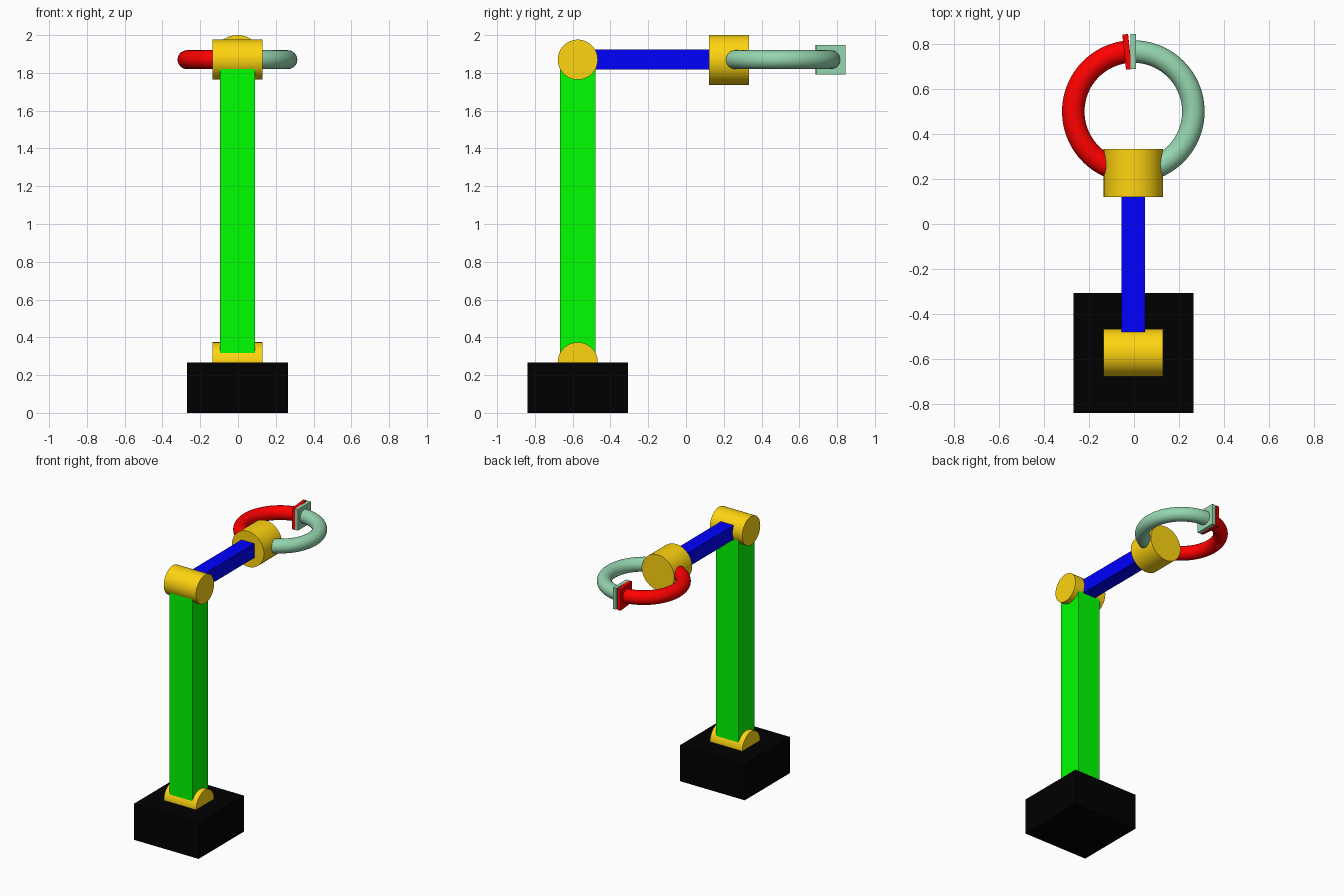
import bpy, bmesh
from math import radians, cos, sin, pi
from mathutils import Vector, Matrix

if "Cube" in bpy.data.objects:
    bpy.data.objects.remove(bpy.data.objects["Cube"])

CX = -0.003          # common centre plane of the arm
SHOULDER_Y = -0.573
ARM_Z = 1.87
RING_C = Vector((CX, 0.5, ARM_Z))
RING_R, TUBE_R = 0.267, 0.05


def material(name, rgb):
    m = bpy.data.materials.new(name)
    m.diffuse_color = (*rgb, 1)
    m.use_nodes = True
    m.node_tree.nodes["Principled BSDF"].inputs["Base Color"].default_value = m.diffuse_color
    return m


BLACK = material("black", (0, 0, 0))
YELLOW = material("yellow", (1, 0.66, 0.005))
GREEN = material("green", (0, 1, 0))
BLUE = material("blue", (0, 0, 1))
RED = material("red", (1, 0, 0))
SAGE = material("sage", (0.3, 0.67, 0.43))


def finish(name, bm, mat, smooth=False):
    bmesh.ops.recalc_face_normals(bm, faces=bm.faces)
    me = bpy.data.meshes.new(name)
    bm.to_mesh(me)
    bm.free()
    ob = bpy.data.objects.new(name, me)
    bpy.context.collection.objects.link(ob)
    me.materials.append(mat)
    if smooth:
        bpy.ops.object.select_all(action='DESELECT')
        ob.select_set(True)
        bpy.context.view_layer.objects.active = ob
        bpy.ops.object.shade_smooth_by_angle(angle=radians(35))
    return ob


def box(name, center, size, mat, turn=0):
    bm = bmesh.new()
    m = (Matrix.Translation(center) @ Matrix.Rotation(turn, 4, 'Z')
         @ Matrix.Diagonal((*size, 1)))
    bmesh.ops.create_cube(bm, size=1, matrix=m)
    return finish(name, bm, mat)


def cylinder(name, center, r, length, axis, mat):
    bm = bmesh.new()
    rot = Matrix.Rotation(pi / 2, 4, 'Y' if axis == 'X' else 'X')
    bmesh.ops.create_cone(bm, cap_ends=True, segments=64, radius1=r, radius2=r,
                          depth=length, matrix=Matrix.Translation(center) @ rot)
    return finish(name, bm, mat, True)


# Finger: tube swept round the ring, ending in a radial grip pad
def finger(name, sweep, pad_angle, mat):
    bm = bmesh.new()
    m = (Matrix.Translation(RING_C + Vector((0, -RING_R, 0)))
         @ Matrix.Rotation(pi / 2, 4, 'Y'))
    ring = bmesh.ops.create_circle(bm, cap_ends=True, segments=32, radius=TUBE_R, matrix=m)
    start = list({f for v in ring["verts"] for f in v.link_faces})
    bmesh.ops.spin(bm, geom=start + start[0].edges[:] + ring["verts"], cent=RING_C,
                   axis=(0, 0, 1), angle=sweep, steps=48, use_duplicate=False)
    bmesh.ops.remove_doubles(bm, verts=bm.verts, dist=1e-5)
    finish(name + "_tube", bm, mat, True)
    pos = RING_C + RING_R * Vector((cos(pad_angle), sin(pad_angle), 0))
    box(name + "_pad", pos, (0.026, 0.157, 0.157), mat, pad_angle - pi / 2)


# Base and arm segments
box("base", (CX, SHOULDER_Y, 0.134), (0.533, 0.533, 0.268), BLACK)
box("upper_arm", (CX, SHOULDER_Y, 1.07), (0.187, 0.187, 1.6), GREEN)
box("forearm", (CX, -0.175, ARM_Z), (0.106, 0.796, 0.106), BLUE)

# Joints
for name, z in (("base_joint", 0.268), ("elbow_joint", ARM_Z)):
    cylinder(name, (CX, SHOULDER_Y, z), 0.106, 0.266, 'X', YELLOW)
cylinder("wrist_joint", (CX, 0.227, ARM_Z - 0.002), 0.132, 0.212, 'Y', YELLOW)

# Gripper fingers
finger("right_finger", pi, radians(90), SAGE)
finger("left_finger", -radians(174), radians(96), RED)
